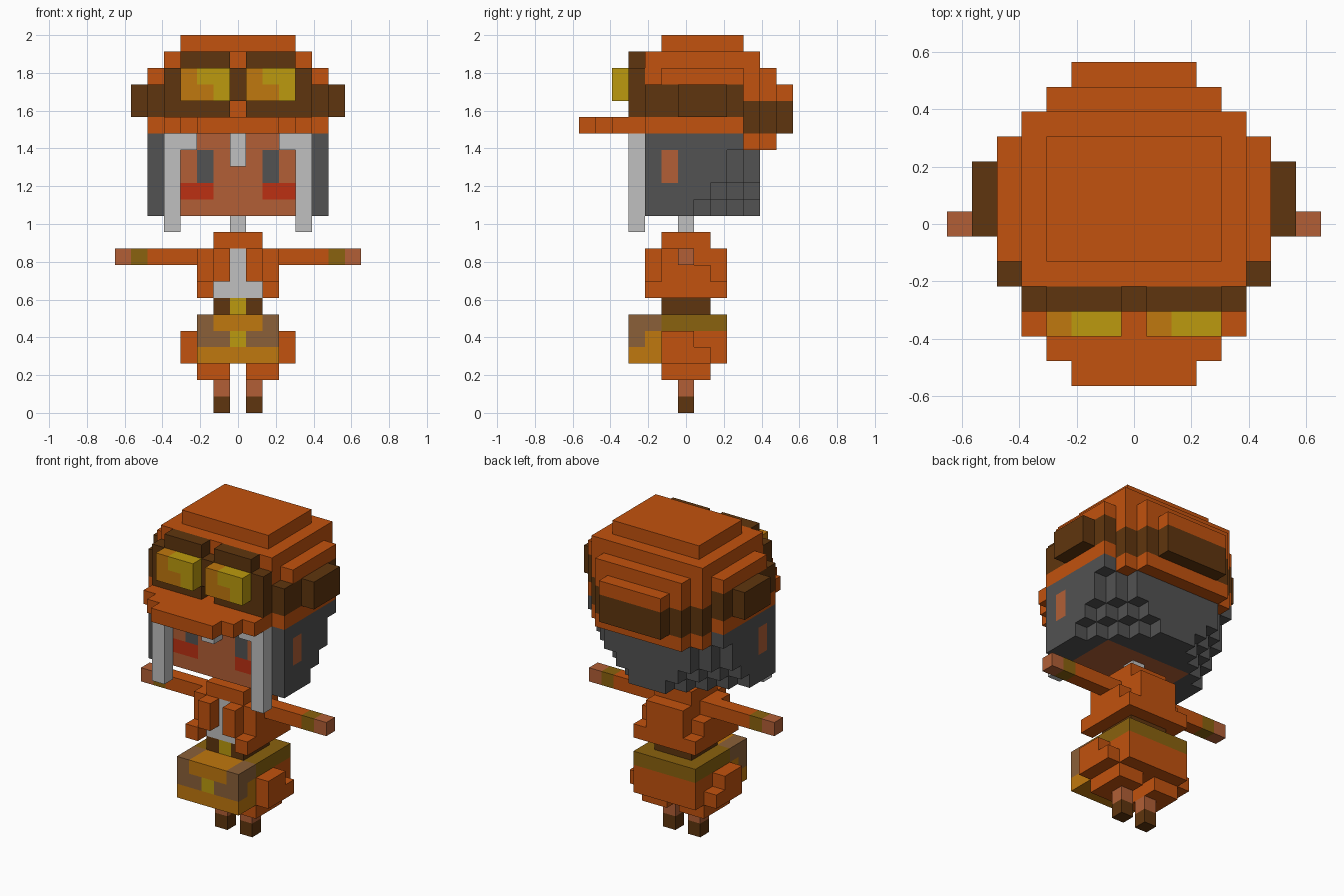
import bpy
import bmesh
from mathutils import Vector

cube = bpy.data.objects.get("Cube")
if cube:
    bpy.data.objects.remove(cube, do_unlink=True)

U = 2 / 23  # size of one block

PALETTE = {
    "orange": (194, 82, 14), "dark_brown": (95, 53, 14), "dark_grey": (82, 82, 82),
    "light_grey": (192, 192, 192), "skin": (178, 95, 54), "red": (188, 48, 18),
    "yellow": (188, 154, 14), "amber": (192, 120, 14), "olive": (138, 98, 14),
    "grey_brown": (139, 96, 56),
}


def linear(c):
    c /= 255
    return c / 12.92 if c <= 0.04045 else ((c + 0.055) / 1.055) ** 2.4


MATS = {}
for name, rgb in PALETTE.items():
    mat = bpy.data.materials.new(name)
    col = (*[linear(c) for c in rgb], 1)
    mat.use_nodes = True
    mat.diffuse_color = col
    mat.node_tree.nodes["Principled BSDF"].inputs["Base Color"].default_value = col
    MATS[name] = mat

grid = {}  # block position -> (part, colour)


def box(part, colour, x, y, z):
    """Fill inclusive block ranges with one colour."""
    for i in range(x[0], x[1] + 1):
        for j in range(y[0], y[1] + 1):
            for k in range(z[0], z[1] + 1):
                grid[i, j, k] = (part, colour)


def wide(part, colour, half, y, z):
    """A box centred on x = 0."""
    box(part, colour, (-half, half), y, z)


def pair(part, colour, x, y, z):
    """The same box on the left (+x) and right (-x)."""
    box("left_" + part, colour, x, y, z)
    box("right_" + part, colour, (-x[1], -x[0]), y, z)


def paint(colour, x, y, z, mirror=True):
    """Recolour blocks that are already there."""
    for (i, j, k), (part, _) in list(grid.items()):
        a = abs(i) if mirror else i
        if x[0] <= a <= x[1] and y[0] <= j <= y[1] and z[0] <= k <= z[1]:
            grid[i, j, k] = (part, colour)


# Boots, legs and shorts
pair("boot", "dark_brown", (1, 1), (0, 0), (0, 0))
pair("leg", "skin", (1, 1), (0, 0), (1, 1))
wide("shorts", "orange", 2, (-1, 2), (3, 4))
for s in (-1, 1):
    box("shorts", "orange", (min(s, 2 * s), max(s, 2 * s)), (-1, 1), (2, 2))
    box("shorts", "orange", (3 * s, 3 * s), (-1, 1), (3, 3))
    box("shorts", "orange", (3 * s, 3 * s), (-1, 0), (4, 4))

# Belt, waist and front pouch
wide("belt", "olive", 2, (-1, 2), (5, 5))
wide("waist", "dark_brown", 1, (-1, 1), (6, 6))
paint("yellow", (0, 0), (-1, -1), (6, 6))
wide("pouch", "amber", 2, (-3, -2), (3, 4))
wide("pouch", "grey_brown", 2, (-3, -3), (4, 4))
wide("pouch", "grey_brown", 2, (-3, -2), (5, 5))
paint("amber", (0, 1), (-3, -2), (5, 5))
paint("yellow", (0, 0), (-3, -3), (4, 4))

# Jacket with lapels, shirt and collar
wide("jacket", "orange", 1, (-1, 2), (7, 9))
for s in (-2, 2):
    box("jacket", "orange", (s, s), (-2, 2), (7, 7))
    box("jacket", "orange", (s, s), (-1, 1), (8, 8))
    box("jacket", "orange", (s, s), (-1, 0), (9, 9))
pair("lapel", "orange", (1, 1), (-2, -2), (8, 9))
wide("shirt", "light_grey", 1, (-1, -1), (7, 7))
wide("shirt", "light_grey", 0, (-1, -1), (8, 9))
wide("collar", "orange", 1, (-1, 1), (10, 10))
wide("neck", "light_grey", 0, (0, 0), (11, 11))

# Arms, cuffs and hands
pair("arm", "orange", (3, 5), (0, 0), (9, 9))
pair("cuff", "olive", (6, 6), (0, 0), (9, 9))
pair("hand", "skin", (7, 7), (0, 0), (9, 9))

# Head of hair, with the lower back corners stepped away
for k, reach in zip(range(12, 17), (5, 6, 7, 7, 8)):
    for j in range(-2, 5):
        wide("hair", "dark_grey", min(5, reach - max(j, 0)), (j, j), (k, k))

# Face, eyes, cheeks and ears
wide("face", "skin", 3, (-2, -2), (12, 16))
paint("skin", (0, 3), (-1, 1), (12, 12))
paint("dark_grey", (2, 2), (-2, -2), (14, 15))
paint("red", (2, 3), (-2, -2), (13, 13))
pair("ear", "skin", (5, 5), (-1, -1), (14, 15))

# Pale fringe and side locks
pair("lock", "light_grey", (4, 4), (-3, -3), (11, 16))
pair("fringe", "light_grey", (3, 3), (-3, -3), (16, 16))
wide("middle_fringe", "light_grey", 0, (-3, -3), (15, 16))

# Cap dome: half width, depth range and height range of each slab
for half, y, z in [
    (5, (-2, 3), (17, 19)), (4, (-2, 4), (17, 21)), (3, (-2, 5), (17, 20)),
    (2, (-2, 6), (17, 19)), (5, (-1, 3), (20, 20)), (3, (-1, 3), (22, 22)),
    (4, (4, 4), (16, 16)), (3, (5, 5), (16, 16)),
]:
    wide("cap", "orange", half, y, z)

# Cap brim
for half, y in [(4, (-4, -3)), (3, (-5, -5)), (2, (-6, -6))]:
    wide("brim", "orange", half, y, (17, 17))

# Strap painted round the cap, lower at the back
paint("dark_brown", (0, 5), (-2, 3), (18, 19))
paint("dark_brown", (0, 5), (4, 6), (17, 18))
paint("orange", (0, 0), (-2, -2), (18, 18))
pair("strap_buckle", "dark_brown", (6, 6), (0, 2), (18, 19))

# Goggles
wide("goggle_frame", "dark_brown", 4, (-3, -3), (19, 20))
for s in (-1, 1):
    box("goggle_frame", "dark_brown", (min(s, 4 * s), max(s, 4 * s)), (-3, -3), (18, 18))
    box("goggle_frame", "dark_brown", (min(s, 3 * s), max(s, 3 * s)), (-3, -3), (21, 21))
pair("lens", "yellow", (1, 3), (-4, -4), (19, 20))
for x in (-3, 1):
    paint("amber", (x, x), (-4, -4), (19, 20), mirror=False)
    paint("amber", (x + 1, x + 1), (-4, -4), (19, 19), mirror=False)

# Turn each part's outer block faces into a mesh
AXES = [Vector(a) for a in ((1, 0, 0), (0, 1, 0), (0, 0, 1))]
for part in sorted({p for p, _ in grid.values()}):
    bm = bmesh.new()
    verts, slots = {}, []
    for pos, (owner, colour) in grid.items():
        if owner != part:
            continue
        for a in range(3):
            for sign in (-1, 1):
                n = AXES[a] * sign
                if tuple(int(p + d) for p, d in zip(pos, n)) in grid:
                    continue
                s, t = AXES[(a + 1) % 3], AXES[(a + 2) % 3] * sign
                corners = []
                for p, q in ((-1, -1), (1, -1), (1, 1), (-1, 1)):
                    c = (Vector(pos) + (n + s * p + t * q) / 2 + Vector((0, 0, 0.5))) * U
                    key = tuple(round(v, 4) for v in c)
                    if key not in verts:
                        verts[key] = bm.verts.new(c)
                    corners.append(verts[key])
                face = bm.faces.new(corners)
                if colour not in slots:
                    slots.append(colour)
                face.material_index = slots.index(colour)
    if bm.faces:
        bmesh.ops.dissolve_limit(bm, angle_limit=0.01, verts=bm.verts, edges=bm.edges,
                                 delimit={"MATERIAL"})
        mesh = bpy.data.meshes.new(part)
        bm.to_mesh(mesh)
        for colour in slots:
            mesh.materials.append(MATS[colour])
        bpy.context.collection.objects.link(bpy.data.objects.new(part, mesh))
    bm.free()
